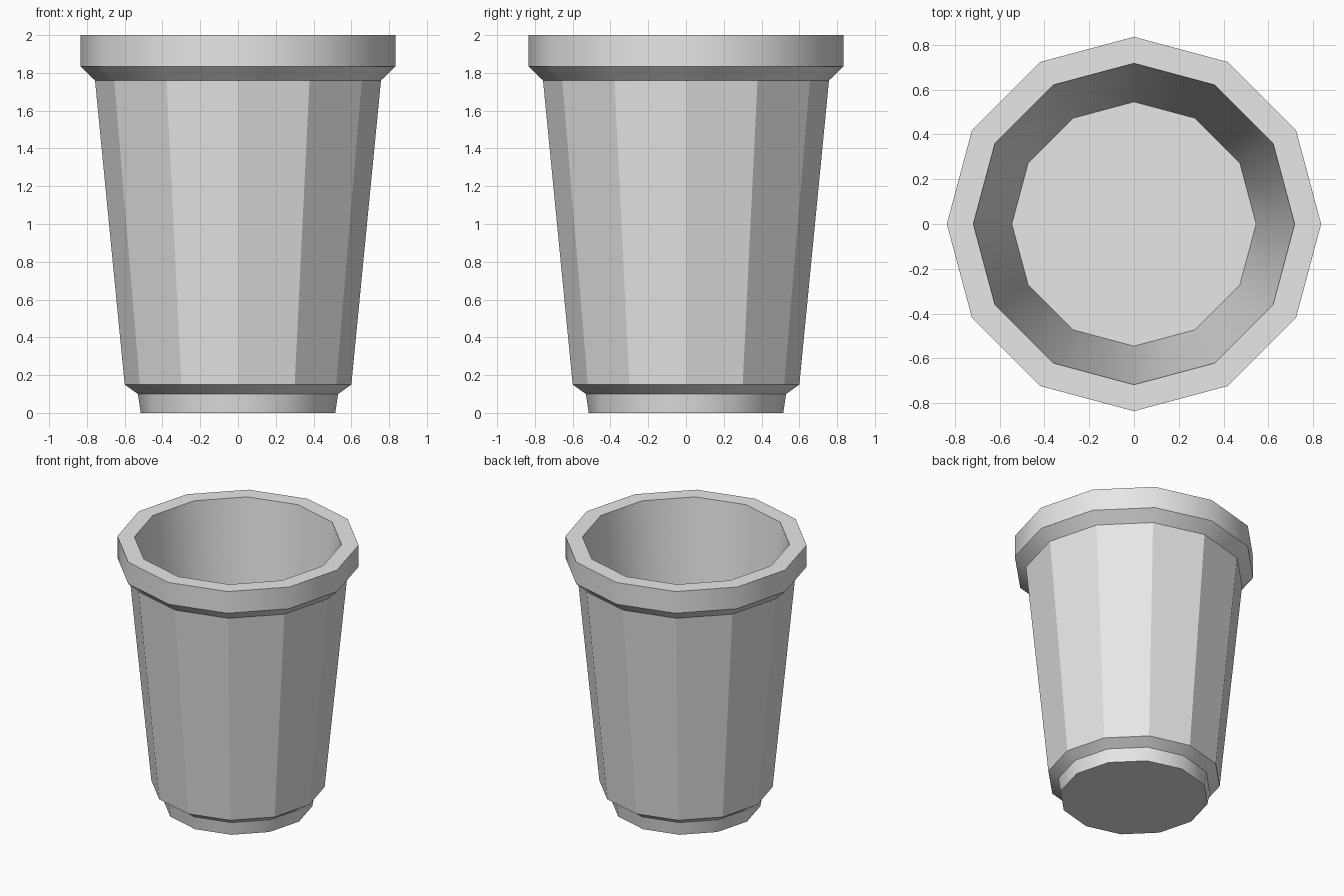
import bpy
import bmesh
from math import cos, sin, pi

SIDES = 12

cube = bpy.data.objects.get("Cube")
if cube:
    bpy.data.objects.remove(cube, do_unlink=True)

grey = bpy.data.materials.new("light_grey")
grey.use_nodes = True
colour = (0.8, 0.8, 0.8, 1)
grey.diffuse_color = colour
grey.node_tree.nodes["Principled BSDF"].inputs["Base Color"].default_value = colour

# Cup profile from the underside, up the outside, over the lip to the inner floor:
# radius, height, and whether the band up to the next ring is smooth
profile = [
    (0.515, 0.0, True),     # foot
    (0.53, 0.10, True),     # lower bevel
    (0.60, 0.15, False),    # faceted body
    (0.757, 1.76, True),    # bevel under the rim
    (0.835, 1.835, True),   # rim
    (0.835, 2.0, False),    # flat lip
    (0.717, 2.0, True),     # inner wall
    (0.545, 0.20, False),   # inner floor
]

bm = bmesh.new()
rings = []
for radius, height, _ in profile:
    rings.append([bm.verts.new((radius * cos(2 * pi * i / SIDES),
                                radius * sin(2 * pi * i / SIDES), height))
                  for i in range(SIDES)])

# Wall bands between neighbouring rings
for low, high, (_, _, smooth) in zip(rings, rings[1:], profile):
    for i in range(SIDES):
        j = (i + 1) % SIDES
        face = bm.faces.new((low[i], low[j], high[j], high[i]))
        face.smooth = smooth

# Underside and inner floor
bm.faces.new(rings[0][::-1])
bm.faces.new(rings[-1])

# Crisp edges around every ring
for ring in rings:
    for i in range(SIDES):
        bm.edges.get((ring[i], ring[(i + 1) % SIDES])).smooth = False

mesh = bpy.data.meshes.new("cup")
bm.to_mesh(mesh)
bm.free()
mesh.materials.append(grey)
cup = bpy.data.objects.new("cup", mesh)
bpy.context.collection.objects.link(cup)
